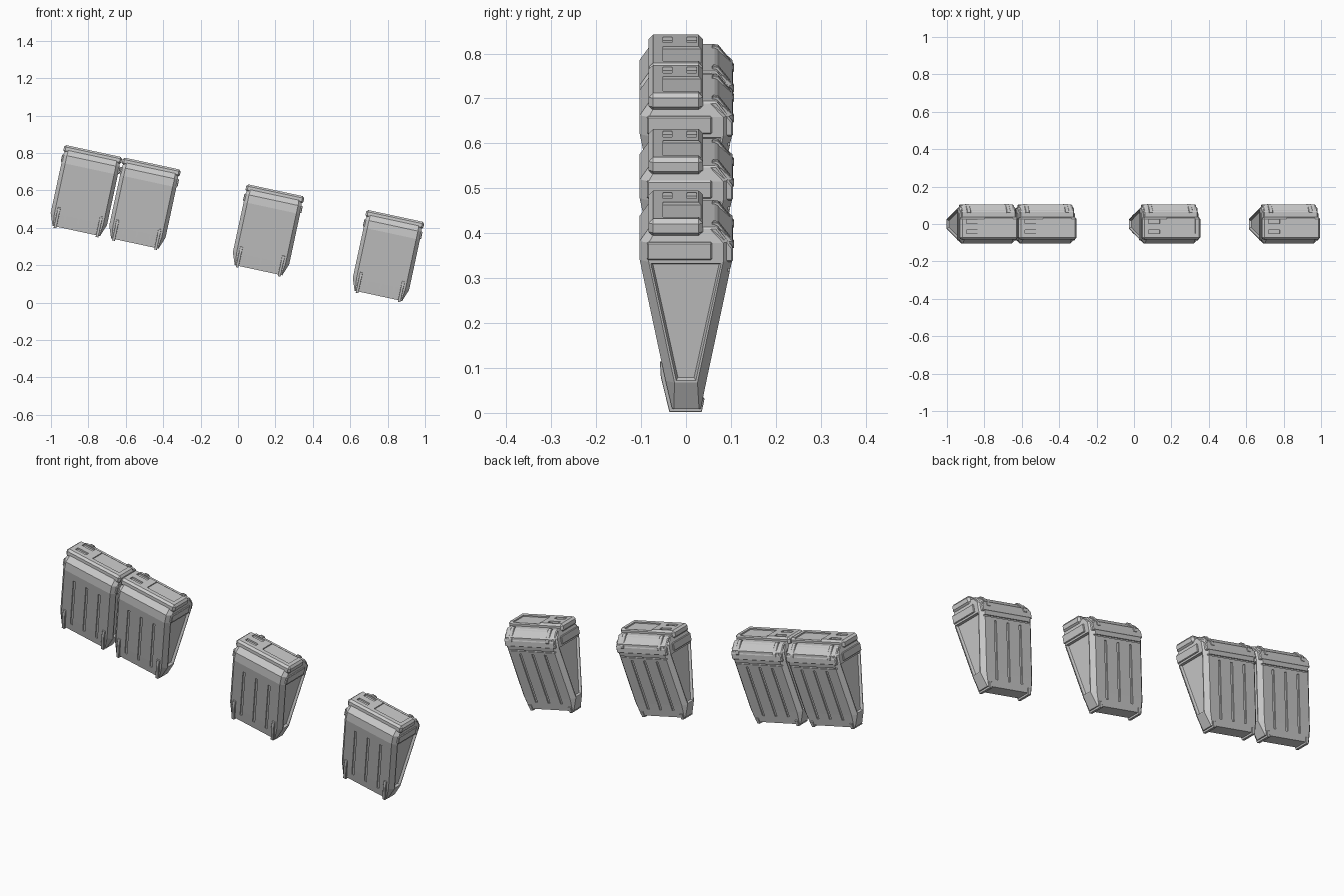
import bpy, bmesh, math
from mathutils import Matrix

if "Cube" in bpy.data.objects:
    bpy.data.objects.remove(bpy.data.objects["Cube"])

W = 0.317          # pod width along its own tilted axis
MID = W / 2
TILT = math.radians(12.15)
# top-left lid corner of each pod (x, z)
PODS = [(-0.928, 0.842), (-0.615, 0.775), (0.046, 0.632), (0.687, 0.495)]


def add(bm, name):
    bmesh.ops.recalc_face_normals(bm, faces=bm.faces)
    mesh = bpy.data.meshes.new(name)
    bm.to_mesh(mesh)
    bm.free()
    ob = bpy.data.objects.new(name, mesh)
    bpy.context.collection.objects.link(ob)
    return ob


def prism_into(bm, prof, x0, x1):
    """Extrude a (y, z) profile from x0 to x1."""
    vs = [bm.verts.new((x0, y, z)) for y, z in prof]
    f = bm.faces.new(vs)
    r = bmesh.ops.extrude_face_region(bm, geom=[f])
    for v in r["geom"]:
        if isinstance(v, bmesh.types.BMVert):
            v.co.x = x1


def prism(name, prof, spans, bevel=0.0):
    bm = bmesh.new()
    for x0, x1 in spans:
        prism_into(bm, prof, x0, x1)
    if bevel:
        bmesh.ops.bevel(bm, geom=bm.edges[:], offset=bevel, segments=1, affect='EDGES')
    return add(bm, name)


def rect(y0, y1, z0, z1):
    return [(y0, z0), (y1, z0), (y1, z1), (y0, z1)]


def side(z):
    """Half depth of the tapering body at height z."""
    return 0.103 - 0.209 * (-0.095 - z)


def apply_mods(ob):
    dg = bpy.context.evaluated_depsgraph_get()
    mesh = bpy.data.meshes.new_from_object(ob.evaluated_get(dg))
    ob.modifiers.clear()
    ob.data = mesh


def cut(ob, pieces):
    bm = bmesh.new()
    for prof, x0, x1 in pieces:
        prism_into(bm, prof, x0, x1)
    cutter = add(bm, "cutter")
    cutter.hide_render = True
    m = ob.modifiers.new("cut", 'BOOLEAN')
    m.operation, m.solver, m.object = 'DIFFERENCE', 'EXACT', cutter
    apply_mods(ob)
    bpy.data.objects.remove(cutter)


def body():
    """Stacked chamfered rectangles: (z, y0, y1, half width, corner chamfer)."""
    rings = [(-0.435, -0.031, 0.033, 0.130, 0.004),
             (-0.370, -0.0456, 0.0456, 0.154, 0.020),
             (-0.095, -0.103, 0.103, 0.154, 0.020),
             (-0.052, -0.103, 0.103, 0.154, 0.020),
             (-0.022, -0.082, 0.070, 0.148, 0.016)]
    bm = bmesh.new()
    loops = []
    for z, y0, y1, h, c in rings:
        a, b = MID - h, MID + h
        pts = [(a + c, y0), (b - c, y0), (b, y0 + c), (b, y1 - c),
               (b - c, y1), (a + c, y1), (a, y1 - c), (a, y0 + c)]
        loops.append([bm.verts.new((x, y, z)) for x, y in pts])
    ends = []
    for k in range(len(loops) - 1):
        for i in range(8):
            j = (i + 1) % 8
            f = bm.faces.new((loops[k][i], loops[k][j], loops[k + 1][j], loops[k + 1][i]))
            if k == 1 and i in (2, 6):
                ends.append(f)
    bm.faces.new(loops[0][::-1])
    bm.faces.new(loops[-1])
    bmesh.ops.recalc_face_normals(bm, faces=bm.faces)
    # recessed end panels
    bmesh.ops.inset_individual(bm, faces=ends, thickness=0.006, depth=0)
    bmesh.ops.inset_individual(bm, faces=ends, thickness=0.006, depth=-0.012)
    return add(bm, "pod_body")


parts = []

# tapered body with vertical grooves and a seam on the back
shell = body()
grooves = []
for s in (-1, 1):
    for x in (0.085, MID, W - 0.085):
        prof = [(s * (side(z) + d), z) for z, d in
                ((-0.135, 0.02), (-0.40, 0.02), (-0.40, -0.005), (-0.135, -0.005))]
        grooves.append((prof, x - 0.006, x + 0.006))
grooves.append((rect(0.093, 0.15, -0.121, -0.114), -0.02, W + 0.02))
cut(shell, grooves)
parts.append(shell)

# lid with recessed panel and two slots
lid = prism("lid", rect(-0.083, 0.038, -0.038, 0.002), [(0, W)], 0.010)
cut(lid, [(rect(-0.051, 0.033, -0.004, 0.03), 0.132, 0.288),
          (rect(-0.051, -0.031, -0.006, 0.03), 0.032, 0.094),
          (rect(0.002, 0.023, -0.006, 0.03), 0.032, 0.094)])
parts.append(lid)

# sloped hinge cover on the back, with two hinges
parts.append(prism("hinge_cover",
                   [(0.03, -0.018), (0.068, -0.018), (0.105, -0.065), (0.105, -0.098), (0.03, -0.098)],
                   [(0.012, W - 0.012)], 0.004))
parts.append(prism("hinges",
                   [(0.055, -0.024), (0.060, -0.012), (0.072, -0.014), (0.107, -0.058), (0.107, -0.072), (0.095, -0.072)],
                   [(0.040, 0.060), (W - 0.060, W - 0.040)], 0.0015))

# end bars below the lid
parts.append(prism("end_bars", rect(-0.087, 0.058, -0.090, -0.050),
                   [(-0.001, 0.03), (W - 0.03, W + 0.001)], 0.003))

# bottom straps gripping the lower edge
parts.append(prism("bottom_straps",
                   [(-0.045, -0.330), (-0.058, -0.332), (-0.056, -0.365), (-0.037, -0.444),
                    (0.035, -0.444), (0.041, -0.415), (0.030, -0.410)],
                   [(0.036, 0.051), (W - 0.051, W - 0.036)], 0.001))

# place four tilted copies
for n, (x, z) in enumerate(PODS, 1):
    place = Matrix.Translation((x, 0, z)) @ Matrix.Rotation(TILT, 4, 'Y')
    for p in parts:
        ob = p if n == 1 else bpy.data.objects.new(f"{p.name}_{n}", p.data)
        if n > 1:
            bpy.context.collection.objects.link(ob)
        ob.matrix_world = place
